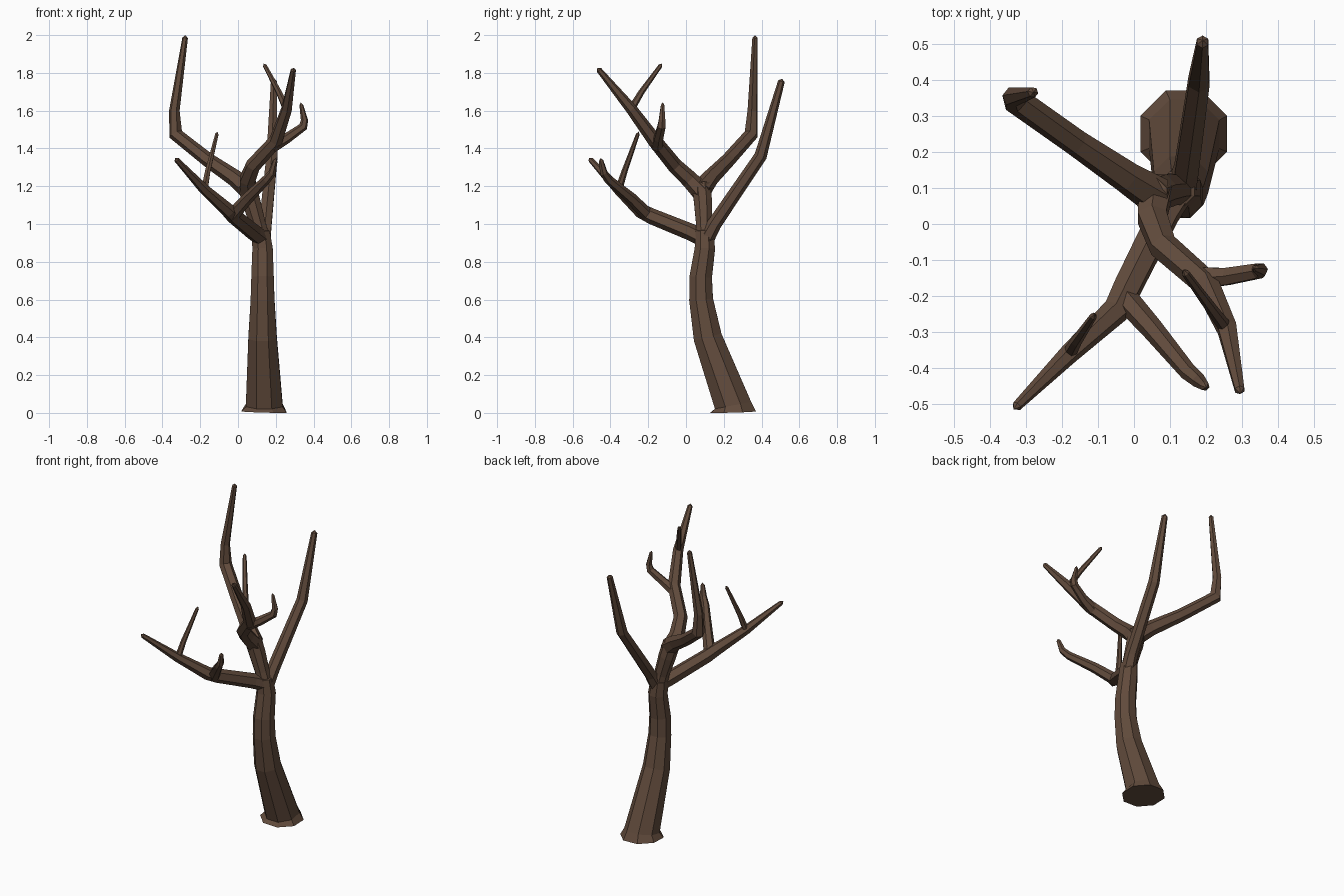
import bpy, bmesh, math
from mathutils import Vector

bark = bpy.data.materials.new("bark")
bark.diffuse_color = (0.12, 0.07, 0.045, 1)


def limb(name, pts, sides=6, tip=0.015):
    """Tapered faceted tube through (x, y, z, radius) points with a blunt pointed end."""
    P = [Vector(p[:3]) for p in pts]
    R = [p[3] for p in pts]
    dirs = [(b - a).normalized() for a, b in zip(P, P[1:])]
    tans = [dirs[0]] + [(a + b).normalized() for a, b in zip(dirs, dirs[1:])] + [dirs[-1]]
    bm = bmesh.new()
    u = Vector((1, 0, 0)) if abs(tans[0].x) < 0.8 else Vector((0, 1, 0))
    rings = []
    for i, (p, r, t) in enumerate(zip(P, R, tans)):
        u = (u - t * u.dot(t)).normalized()
        v = t.cross(u)
        # widen bent rings so the tube keeps its thickness round a corner
        k = 1 / max(0.8, t.dot(dirs[min(i, len(dirs) - 1)]))
        ring = []
        for s in range(sides):
            a = 2 * math.pi * (s + 0.5) / sides
            ring.append(bm.verts.new(p + (u * math.cos(a) + v * math.sin(a)) * r * k))
        rings.append(ring)
    for a, b in zip(rings, rings[1:]):
        for s in range(sides):
            n = (s + 1) % sides
            bm.faces.new((a[s], a[n], b[n], b[s]))
    bm.faces.new(rings[0][::-1])
    apex = bm.verts.new(P[-1] + tans[-1] * tip)
    for s in range(sides):
        bm.faces.new((rings[-1][s], rings[-1][(s + 1) % sides], apex))
    bmesh.ops.recalc_face_normals(bm, faces=bm.faces)
    me = bpy.data.meshes.new(name)
    bm.to_mesh(me)
    bm.free()
    me.materials.append(bark)
    ob = bpy.data.objects.new(name, me)
    bpy.context.collection.objects.link(ob)
    return ob


# Leaning trunk with flared foot
limb("trunk", [(.138, .25, .005, .13), (.139, .249, .04, .104), (.13, .115, .4, .081),
               (.13, .08, .6, .068), (.13, .078, .72, .064), (.13, .1, .87, .058),
               (.12, .098, .96, .052)], 8, .02)

# Central stem above the first fork
limb("central_stem", [(.13, .1, .9, .05), (.105, .095, 1.0, .045), (.07, .09, 1.12, .052),
                      (.045, .08, 1.21, .052)], 8, .02)

# Rear limb
limb("rear_branch", [(.13, .09, .89, .045), (.145, .15, 1.0, .038), (.18, .395, 1.36, .033),
                     (.19, .505, 1.755, .018)])

# Tall left limb
limb("left_branch", [(.06, .08, 1.18, .055), (-.02, .13, 1.245, .045), (-.16, .225, 1.34, .038),
                     (-.33, .345, 1.475, .034), (-.337, .352, 1.6, .028), (-.28, .365, 1.985, .015)])

# Right front limb and its twigs
limb("right_branch", [(.06, .09, 1.16, .052), (.05, .02, 1.235, .045), (.08, -.06, 1.31, .04),
                      (.2, -.165, 1.44, .037), (.258, -.29, 1.61, .03), (.293, -.46, 1.815, .015)])
limb("right_upper_twig", [(.26, -.295, 1.6, .02), (.215, -.235, 1.7, .016), (.142, -.135, 1.838, .011)])
limb("right_side_twig", [(.18, -.15, 1.41, .034), (.26, -.145, 1.455, .027), (.345, -.13, 1.515, .022),
                         (.352, -.127, 1.55, .019), (.335, -.124, 1.63, .01)])

# Low front limb and its twigs
limb("front_branch", [(.13, .1, .92, .045), (.085, .03, .955, .045), (-.02, -.18, 1.04, .042),
                      (-.05, -.24, 1.07, .038), (-.18, -.36, 1.185, .028), (-.325, -.505, 1.34, .014)])
limb("front_upper_twig", [(-.18, -.36, 1.17, .02), (-.16, -.325, 1.28, .016), (-.112, -.255, 1.475, .01)])
limb("front_side_twig", [(-.03, -.2, 1.045, .036), (.05, -.29, 1.135, .031), (.15, -.41, 1.235, .024),
                         (.18, -.435, 1.27, .02), (.197, -.45, 1.335, .013)])
